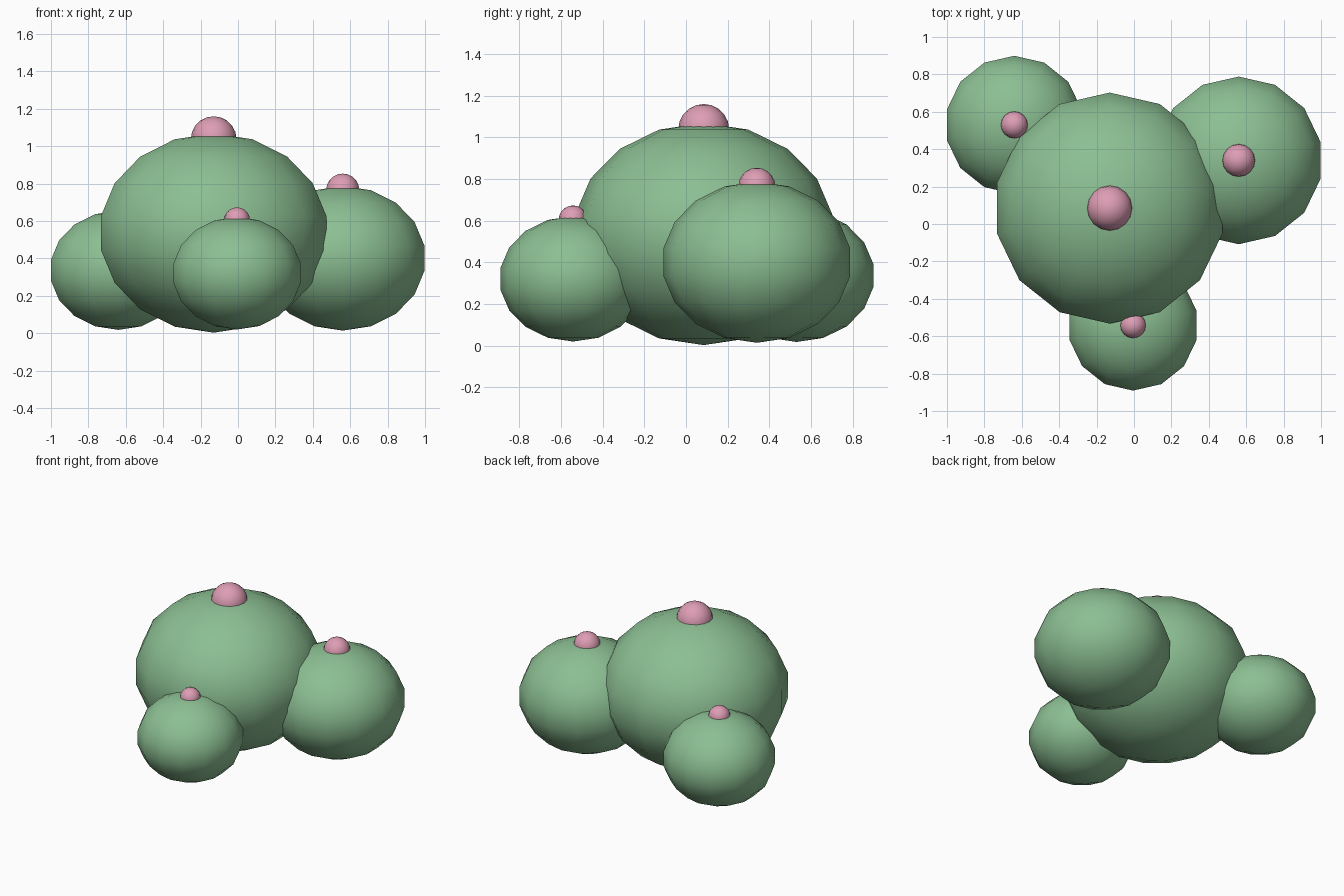
import bpy

default_cube = bpy.data.objects.get("Cube")
if default_cube:
    bpy.data.objects.remove(default_cube, do_unlink=True)


def make_material(name, rgb):
    mat = bpy.data.materials.new(name)
    mat.use_nodes = True
    mat.diffuse_color = (*rgb, 1)
    mat.node_tree.nodes["Principled BSDF"].inputs["Base Color"].default_value = (*rgb, 1)
    return mat


green = make_material("soft green", (0.26, 0.52, 0.29))
pink = make_material("flower pink", (0.73, 0.34, 0.46))


def add_ball(name, centre, radius, squash, segments, rings, mat):
    bpy.ops.mesh.primitive_uv_sphere_add(
        segments=segments, ring_count=rings, radius=radius, location=centre)
    ball = bpy.context.object
    ball.name = name
    ball.scale.z = squash
    ball.data.materials.append(mat)
    bpy.ops.object.shade_smooth()
    return ball


# Squashed cactus bodies, each with a round bloom sunk into its crown:
# name, x, y, radius, height of the underside
SQUASH = 0.85
bodies = [
    ("main", -0.13, 0.085, 0.627, 0.003),
    ("left", 0.56, 0.34, 0.455, 0.014),
    ("right", -0.64, 0.53, 0.375, 0.018),
    ("front", -0.005, -0.542, 0.354, 0.02),
]
for name, x, y, radius, bottom in bodies:
    z = bottom + radius * SQUASH
    add_ball(name + "_cactus_body", (x, y, z), radius, SQUASH, 14, 9, green)
    add_ball(name + "_bloom", (x, y, z + radius * 0.8), radius * 0.195, 1, 16, 10, pink)
